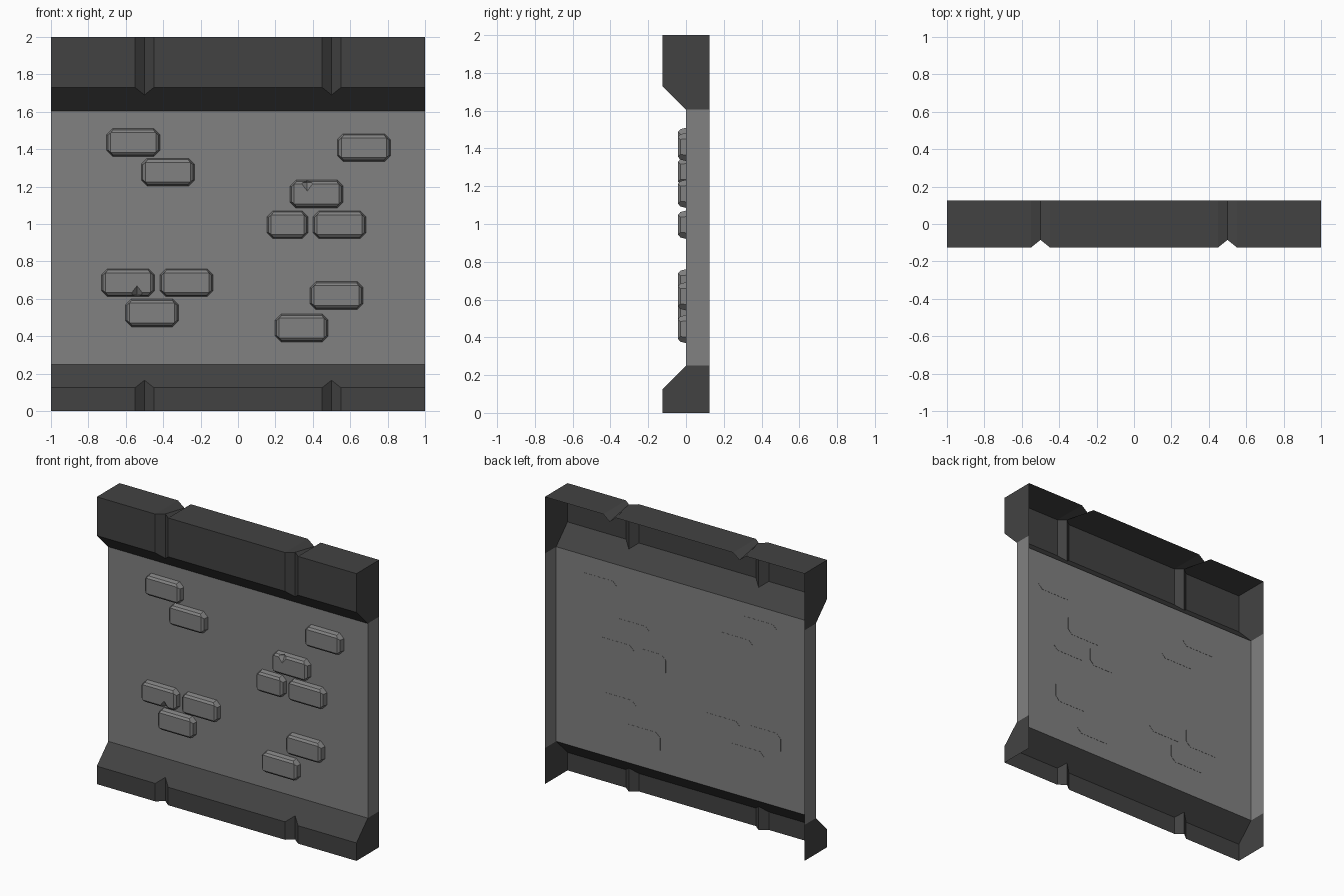
import bpy, bmesh
from mathutils import Matrix

if "Cube" in bpy.data.objects:
    bpy.data.objects.remove(bpy.data.objects["Cube"])


def material(name, g):
    m = bpy.data.materials.new(name)
    m.diffuse_color = (g, g, g, 1)
    m.use_nodes = True
    m.node_tree.nodes["Principled BSDF"].inputs["Base Color"].default_value = m.diffuse_color
    return m


STONE = material("stone", 0.22)
DARK = material("dark_stone", 0.055)


def finish(bm, name, mat):
    bmesh.ops.recalc_face_normals(bm, faces=bm.faces[:])
    me = bpy.data.meshes.new(name)
    bm.to_mesh(me)
    bm.free()
    me.materials.append(mat)
    ob = bpy.data.objects.new(name, me)
    bpy.context.collection.objects.link(ob)
    return ob


def loft(bm, rings, closed=False):
    rows = [[bm.verts.new(p) for p in r] for r in rings]
    for a, b in zip(rows, rows[1:]):
        n = len(a)
        for i in range(n if closed else n - 1):
            j = (i + 1) % n
            bm.faces.new((a[i], a[j], b[j], b[i]))
    return rows


# trims: a profile run along x, pinched at the V grooves, open at the back
G = 0.04
STATIONS = [(-1, 0), (-.55, 0), (-.5, G), (-.45, 0), (.45, 0), (.5, G), (.55, 0), (1, 0)]


def trim(name, profile, back_corners):
    bm = bmesh.new()
    rows = loft(bm, [[(x, y, z) for y, z in profile(g)] for x, g in STATIONS])
    for row, x in ((rows[0], -1), (rows[-1], 1)):      # end caps
        bm.faces.new(row + [bm.verts.new((x, y, z)) for y, z in back_corners])
    return finish(bm, name, DARK)


trim("top_trim", lambda g: [(.125, 2 - g), (-.125 + g, 2), (-.125 + g, 1.73 - g), (0, 1.605)],
     [(.125, 1.605)])
trim("bottom_trim", lambda g: [(-.125 + g, 0), (-.125 + g, .125 + g), (0, .25)],
     [(.125, .25), (.125, 0)])

# wall panel with returned sides, open at the back
bm = bmesh.new()
loft(bm, [[(x, y, z) for x, y in ((-1, .125), (-1, 0), (1, 0), (1, .125))] for z in (.25, 1.605)])
finish(bm, "wall_panel", STONE)


# raised bricks: chamfered outline rising to a flat face
def brick(i, cx, cz, w=.285, h=.15):
    def ring(y, inset, c):
        a, b = w / 2 - inset, h / 2 - inset
        pts = [(a, b - c), (a - c, b), (c - a, b), (-a, b - c),
               (-a, c - b), (c - a, -b), (a - c, -b), (a, c - b)]
        return [(cx + px, y, cz + pz) for px, pz in pts]
    bm = bmesh.new()
    rows = loft(bm, [ring(.002, 0, .032), ring(-.03, .008, .027), ring(-.042, .022, .001)], True)
    bm.faces.new(rows[0])
    bm.faces.new(rows[-1])
    return finish(bm, f"brick_{i}", STONE)


BRICKS = [(-.56, 1.435), (-.375, 1.277), (.673, 1.408), (.42, 1.16), (.265, .996, .22),
          (.543, .996), (-.588, .686), (-.275, .686), (-.46, .525), (.527, .617), (.34, .444)]
bricks = [brick(i, *b) for i, b in enumerate(BRICKS)]

# chips knocked out of two bricks
for ob, x, z in ((bricks[3], .37, 1.222), (bricks[6], -.54, .624)):
    bm = bmesh.new()
    bmesh.ops.create_icosphere(bm, subdivisions=1, radius=.01)
    bm.clear()
    ends = [bm.verts.new((x + sx * .04, -.046, z)) for sx in (-1, 1)]
    ud = [bm.verts.new((x, -.046, z + s * .052)) for s in (-1, 1)]
    fb = [bm.verts.new((x, -.046 + s * .032, z)) for s in (-1, 1)]
    for a in ends:
        for b in ud:
            for c in fb:
                bm.faces.new((a, b, c))
    cutter = finish(bm, "chip_cutter", STONE)
    cutter.hide_render = True
    cutter.hide_set(True)
    mod = ob.modifiers.new("chip", 'BOOLEAN')
    mod.operation = 'DIFFERENCE'
    mod.solver = 'EXACT'
    mod.object = cutter
